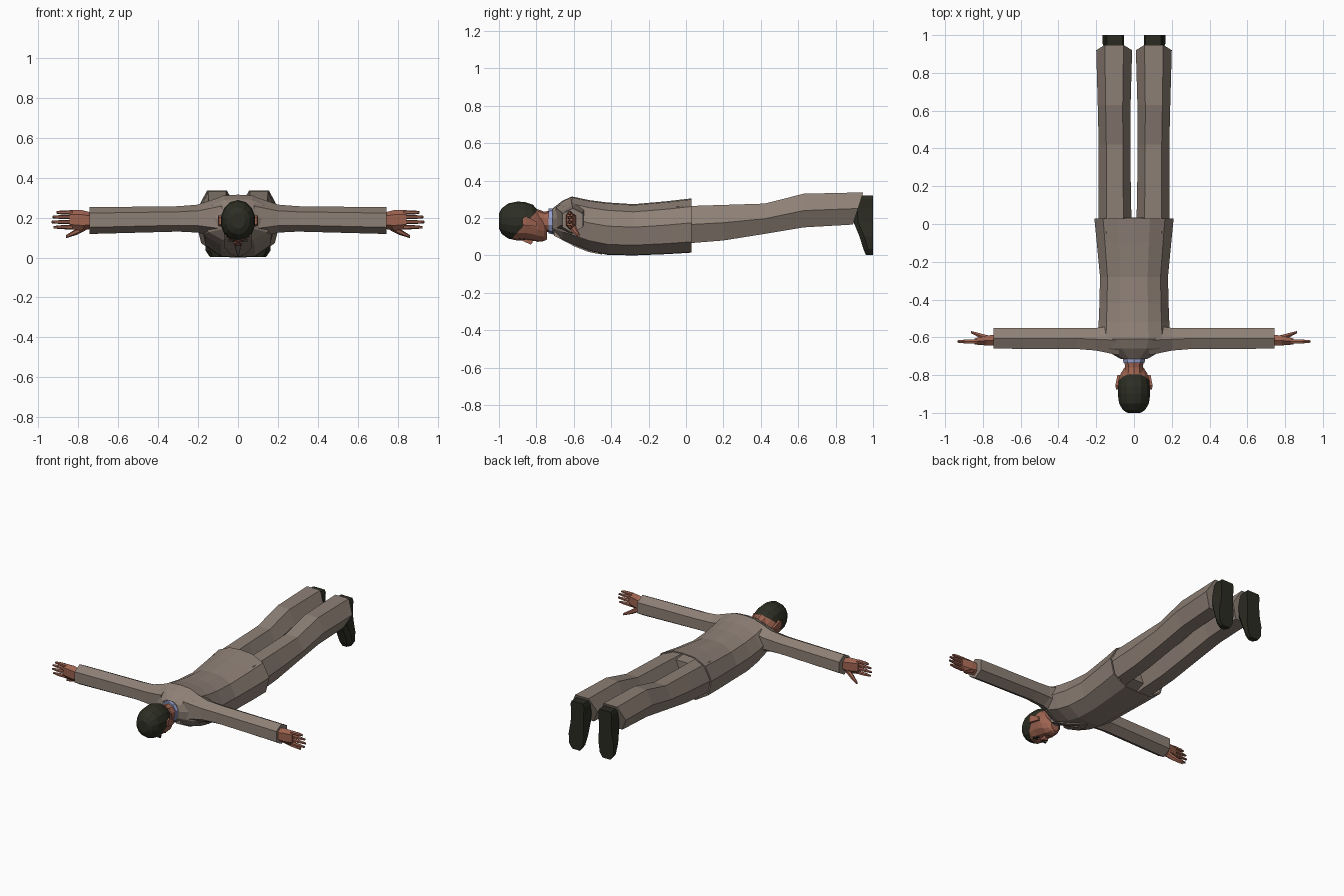
import bpy, bmesh, math
from mathutils import Vector


def material(name, rgb):
    m = bpy.data.materials.new(name)
    m.diffuse_color = (*rgb, 1)
    return m


SUIT = material("brown suit", (0.27, 0.215, 0.18))
SKIN = material("skin", (0.34, 0.125, 0.08))
HAIR = material("dark hair", (0.026, 0.027, 0.017))
SHOE = material("dark shoe", (0.024, 0.024, 0.016))
SHIRT = material("pale blue shirt", (0.31, 0.35, 0.60))


def loft(name, rings, mats, side=1, hair_cut=False):
    """Skin a list of closed rings, cap both ends, optionally mirror in x."""
    bm = bmesh.new()
    rows = [[bm.verts.new((p[0] * side, p[1], p[2])) for p in r] for r in rings]
    n = len(rows[0])
    for a, b in zip(rows, rows[1:]):
        for i in range(n):
            bm.faces.new((a[i], a[(i + 1) % n], b[(i + 1) % n], b[i]))
    bm.faces.new(rows[0])
    bm.faces.new(rows[-1])
    bmesh.ops.recalc_face_normals(bm, faces=bm.faces)
    if hair_cut:
        # hairline: slanted plane from the forehead to the nape
        co, no = Vector((0, -0.93, 0.09)), Vector((0, -1, 0.9)).normalized()
        bmesh.ops.bisect_plane(bm, geom=bm.verts[:] + bm.edges[:] + bm.faces[:],
                               plane_co=co, plane_no=no)
        for f in bm.faces:
            f.material_index = int((f.calc_center_median() - co).dot(no) > 0)
    me = bpy.data.meshes.new(name)
    bm.to_mesh(me)
    bm.free()
    for m in mats:
        me.materials.append(m)
    ob = bpy.data.objects.new(name, me)
    bpy.context.collection.objects.link(ob)
    return ob


def section(half):
    """Mirror a half outline of (x, t) points, t running 0 low to 1 high."""
    return half + [(-x, t) for x, t in reversed(half) if x > 0]


def round_section(n):
    return [(math.sin(2 * math.pi * i / n), 0.5 + 0.5 * math.cos(2 * math.pi * i / n))
            for i in range(n)]


def along_y(sec, rows, slant=0):
    """rows: (y, x centre, half width, low z, high z, [slant of the ring])."""
    out = []
    for y, xc, hx, zb, zt, *s in rows:
        k = s[0] if s else 0
        out.append([(xc + hx * u, y + k * (2 * t - 1), zb + (zt - zb) * t) for u, t in sec])
    return out


def along_x(sec, rows):
    """rows: (x, y centre, half depth, low z, high z)."""
    return [[(x, yc + hy * u, zb + (zt - zb) * t) for u, t in sec]
            for x, yc, hy, zb, zt in rows]


def box(name, x, y, z, mat, side=1):
    (x0, x1), (y0, y1), (z0, z1) = x, y, z
    ring = lambda yy: [(x0, yy, z0), (x1, yy, z0), (x1, yy, z1), (x0, yy, z1)]
    return loft(name, [ring(y0), ring(y1)], [mat], side)


BODY = section([(0, 1), (0.4, 0.98), (0.78, 0.85), (1, 0.55), (0.88, 0.2), (0.45, 0.01), (0, 0)])
HEX_UP = section([(0, 1), (1, 0.78), (1, 0.25), (0, 0)])
HEX_FLAT = section([(0.52, 1), (1, 0.5), (0.52, 0)])
QUAD = section([(1, 1), (1, 0)])

# jacket body, with a recessed underside at the hem
loft("jacket", along_y(BODY, [
    (-0.06, 0, 0.185, 0.03, 0.275), (0.03, 0, 0.20, 0.022, 0.297),
    (0.03, 0, 0.21, 0.015, 0.305), (-0.10, 0, 0.197, 0.007, 0.29),
    (-0.28, 0, 0.18, 0.0, 0.274), (-0.42, 0, 0.183, 0.003, 0.283),
    (-0.52, 0, 0.187, 0.025, 0.296), (-0.61, 0, 0.19, 0.06, 0.315),
    (-0.66, 0, 0.165, 0.085, 0.293), (-0.715, 0, 0.07, 0.122, 0.25)]), [SUIT])
loft("trouser_seat", along_y(HEX_FLAT, [
    (-0.1, 0, 0.17, 0.05, 0.26), (0.035, 0, 0.11, 0.09, 0.25)]), [SUIT])

# head, neck and collar
loft("head", along_y(round_section(14), [
    (-1.0, 0, 0.035, 0.145, 0.225), (-0.985, 0, 0.06, 0.115, 0.252),
    (-0.95, 0, 0.081, 0.09, 0.278), (-0.90, 0, 0.088, 0.079, 0.288),
    (-0.86, 0, 0.088, 0.082, 0.285), (-0.82, 0, 0.082, 0.078, 0.272),
    (-0.79, 0, 0.071, 0.074, 0.24), (-0.76, 0, 0.052, 0.076, 0.21),
    (-0.743, 0, 0.03, 0.085, 0.18)]), [SKIN, HAIR], hair_cut=True)
loft("neck", along_y(round_section(10), [
    (-0.83, 0, 0.055, 0.13, 0.26), (-0.76, 0, 0.05, 0.125, 0.235),
    (-0.70, 0, 0.056, 0.125, 0.24)]), [SKIN])
loft("shirt_collar", along_y(round_section(10), [
    (-0.735, 0, 0.058, 0.118, 0.25), (-0.70, 0, 0.066, 0.11, 0.252)]), [SHIRT])
loft("nose", along_y(QUAD, [
    (-0.875, 0, 0.006, 0.078, 0.10), (-0.83, 0, 0.015, 0.058, 0.10),
    (-0.82, 0, 0.011, 0.07, 0.10)]), [SKIN])
box("mouth", (-0.022, 0.022), (-0.797, -0.789), (0.071, 0.079), SKIN)

for side, tag in ((1, "right"), (-1, "left")):
    # face details
    box("brow_" + tag, (0.016, 0.05), (-0.892, -0.884), (0.081, 0.0905), HAIR, side)
    box("eye_" + tag, (0.022, 0.042), (-0.872, -0.864), (0.082, 0.0915), HAIR, side)
    loft("ear_" + tag, along_y(QUAD, [
        (-0.875, 0.087, 0.008, 0.165, 0.20), (-0.855, 0.09, 0.009, 0.16, 0.21),
        (-0.80, 0.08, 0.008, 0.155, 0.18)]), [SKIN], side)

    # lapel
    loft("lapel_" + tag, along_y(QUAD, [
        (-0.705, 0.052, 0.016, 0.105, 0.135), (-0.60, 0.04, 0.028, 0.05, 0.07),
        (-0.52, 0.022, 0.018, 0.018, 0.04), (-0.45, 0.006, 0.005, 0.005, 0.02)]), [SUIT], side)

    # sleeve
    loft("sleeve_" + tag, along_x(HEX_UP, [
        (0.08, -0.615, 0.08, 0.09, 0.305), (0.20, -0.61, 0.06, 0.125, 0.265),
        (0.30, -0.606, 0.056, 0.13, 0.257), (0.745, -0.605, 0.055, 0.118, 0.252)]),
        [SUIT], side)

    # hand: palm, four fingers, thumb
    loft("palm_" + tag, along_x(HEX_UP, [
        (0.73, -0.615, 0.030, 0.145, 0.225), (0.78, -0.617, 0.026, 0.135, 0.237),
        (0.845, -0.622, 0.016, 0.142, 0.238)]), [SKIN], side)
    for i, (z, tip) in enumerate(((0.152, 0.925), (0.178, 0.935), (0.203, 0.93), (0.226, 0.91))):
        loft(f"finger_{i + 1}_{tag}", along_x(HEX_UP, [
            (0.83, -0.622, 0.012, z - 0.011, z + 0.011),
            (0.885, -0.622, 0.011, z - 0.01, z + 0.01),
            (tip, -0.622, 0.006, z - 0.006, z + 0.006)]), [SKIN], side)
    loft("thumb_" + tag, along_x(HEX_UP, [
        (0.765, -0.61, 0.018, 0.135, 0.175), (0.81, -0.593, 0.013, 0.113, 0.145),
        (0.862, -0.573, 0.006, 0.097, 0.112)]), [SKIN], side)

    # trouser leg with slanted hem
    loft("trouser_leg_" + tag, along_y(HEX_FLAT, [
        (-0.05, 0.1, 0.088, 0.06, 0.262), (0.20, 0.102, 0.085, 0.08, 0.27),
        (0.42, 0.103, 0.084, 0.115, 0.277), (0.63, 0.105, 0.087, 0.15, 0.33),
        (0.92, 0.105, 0.095, 0.165, 0.337, 0.028)]), [SUIT], side)

    # shoe, lofted from toe to heel, sole flat at y = 1
    shoe = []
    for z, xc, hx, top in ((0.002, 0.112, 0.028, 0.962), (0.035, 0.113, 0.05, 0.948),
                           (0.10, 0.11, 0.056, 0.928), (0.18, 0.104, 0.047, 0.895),
                           (0.25, 0.102, 0.046, 0.89), (0.30, 0.102, 0.05, 0.90),
                           (0.32, 0.102, 0.042, 0.92)):
        shoe.append([(xc - hx, 1, z), (xc + hx, 1, z), (xc + hx, top + 0.025, z),
                     (xc + hx * 0.55, top, z), (xc - hx * 0.55, top, z),
                     (xc - hx, top + 0.025, z)])
    loft("shoe_" + tag, shoe, [SHOE], side)
